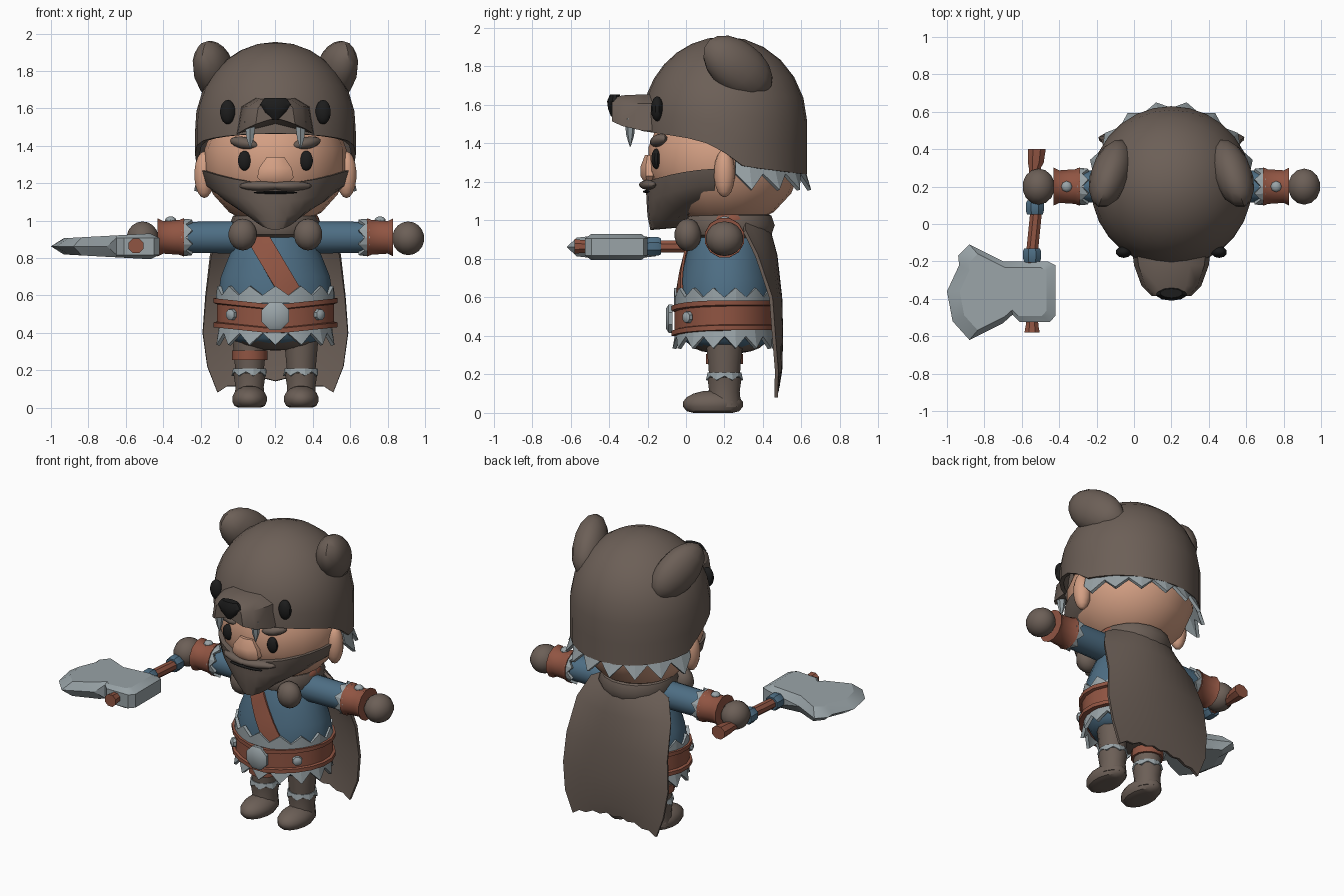
import bpy, bmesh
from math import sin, cos, pi, radians, sqrt
from mathutils import Matrix, Vector

if "Cube" in bpy.data.objects:
    bpy.data.objects.remove(bpy.data.objects["Cube"])


def material(name, r, g, b):
    m = bpy.data.materials.new(name)
    m.use_nodes = True
    m.diffuse_color = (r, g, b, 1)
    m.node_tree.nodes["Principled BSDF"].inputs["Base Color"].default_value = (r, g, b, 1)
    return m


brown = material("brown fur", .15, .115, .095)
rust = material("rust leather", .28, .09, .055)
blue = material("blue cloth", .075, .155, .23)
grey = material("pale grey", .32, .37, .39)
skin = material("skin", .66, .35, .23)
black = material("black", .012, .012, .012)

CX, CY = .2, .2      # body axis
AXIS = Matrix.Translation((CX, CY, 0))


def finish(name, bm, mat, mtx=None, thick=0, angle=40):
    bmesh.ops.remove_doubles(bm, verts=bm.verts, dist=.0005)
    bmesh.ops.recalc_face_normals(bm, faces=bm.faces)
    if thick:
        bmesh.ops.solidify(bm, geom=bm.faces[:], thickness=thick)
    if mtx:
        bm.transform(mtx)
    bmesh.ops.recalc_face_normals(bm, faces=bm.faces)
    me = bpy.data.meshes.new(name)
    bm.to_mesh(me)
    bm.free()
    me.materials.append(mat)
    me.shade_smooth()
    me.set_sharp_from_angle(angle=radians(angle))
    ob = bpy.data.objects.new(name, me)
    bpy.context.collection.objects.link(ob)
    return ob


def grid(rows, closed=False, caps=False):
    """Skin a list of equally long point rows."""
    bm = bmesh.new()
    vs = [[bm.verts.new(p) for p in row] for row in rows]
    n = len(rows[0])
    for a, b in zip(vs, vs[1:]):
        for i in range(n if closed else n - 1):
            k = (i + 1) % n
            bm.faces.new((a[i], a[k], b[k], b[i]))
    if caps:
        bm.faces.new(vs[0])
        bm.faces.new(vs[-1])
    return bm


def ellipsoid(name, c, r, mat, rot=None, seg=14, floor=None):
    bm = bmesh.new()
    bmesh.ops.create_uvsphere(bm, u_segments=seg, v_segments=9, radius=1)
    bm.transform(Matrix.Translation(c) @ (rot or Matrix()) @ Matrix.Diagonal((*r, 1)))
    if floor is not None:
        for v in bm.verts:
            v.co.z = max(v.co.z, floor)
    return finish(name, bm, mat)


def loft(name, stations, mat, mtx=None, n=16):
    """Stations: height, radius x, radius y, offset x."""
    rows = []
    for z, rx, ry, *off in stations:
        ox = off[0] if off else 0
        rows.append([(ox + rx * cos(2 * pi * (i + .5) / n), ry * sin(2 * pi * (i + .5) / n), z) for i in range(n)])
    return finish(name, grid(rows, True, True), mat, mtx)


def fur_trim(name, mtx, rx, ry, z, drop, n, flare=1.06, start=0, end=2 * pi):
    """Zigzag strip hanging from a ring."""
    top, low = [], []
    for i in range(2 * n + 1):
        a = start + (end - start) * i / (2 * n)
        f, d = (flare, drop) if i % 2 else (1 + (flare - 1) * .3, drop * .45)
        top.append((rx * cos(a), ry * sin(a), z))
        low.append((rx * f * cos(a), ry * f * sin(a), z - d))
    return finish(name, grid([top, low]), mat=grey, mtx=mtx, thick=.02, angle=15)


def interp(x, pts):
    if x <= pts[0][0]:
        return pts[0][1]
    for (a, p), (b, q) in zip(pts, pts[1:]):
        if x <= b:
            return p + (q - p) * (x - a) / (b - a)
    return pts[-1][1]


def spot(x, y, z):
    return Matrix.Translation((x, y, z))


# Head and face
ellipsoid("head", (CX, CY, 1.32), (.385, .4, .36), skin, seg=20)
loft("nose", [(1.2, .075, .03), (1.23, .105, .05), (1.28, .095, .05), (1.34, .05, .025)], skin, spot(CX, -.19, 0), 8)

# Beard: wrapped shell around the jaw
shape = [(0, .33, .33), (0, .395, .41), (.4, .37, .405), (.72, .29, .4), (1, .17, .385), (.92, .08, .15)]
rows = []
for f, rx, ry in shape:
    row = []
    for i in range(15):
        a = radians(-83 + 166 * i / 14)
        s = sin(a) ** 2
        top, low = 1.2 + .07 * s, .95 + .11 * s
        row.append((CX + rx * sin(a), CY - ry * cos(a), top + (low - top) * f))
    rows.append(row)
rows.append(rows[0])
bm = grid(rows)
for k in (0, -1):
    bm.faces.new([bm.verts.new(r[k]) for r in rows[:-1]])
finish("beard", bm, brown)
ellipsoid("mouth", (CX, -.2, 1.15), (.12, .025, .008), black)

# Hood dome with a sloping rim
rim = [(-.23, 1.465), (0, 1.43), (.15, 1.39), (.3, 1.28), (.62, 1.24)]
rows = []
for j in range(9):
    row = []
    for i in range(28):
        a = 2 * pi * i / 28
        zb = interp(CY + .43 * sin(a), rim)
        z = zb + (1.955 - zb) * sin(j / 8 * pi / 2)
        r = .43 * sqrt(max(0, 1 - (max(0, z - 1.5) / .455) ** 2))
        row.append((CX + r * cos(a), CY + r * sin(a), z))
    rows.append(row)
finish("hood", grid(rows, True), brown, thick=.025)
fur_trim("hood_trim", AXIS, .405, .405, 1.31, .15, 8, 1.13, radians(8), radians(172))

# Snout of the hood, arched underneath
arch = [(-1, -1), (-.88, .5), (-.5, 1), (.5, 1), (.88, .5), (1, -1), (.5, -.7), (0, -.45), (-.5, -.7)]
slices = [(-.1, .215, 1.56, .1), (-.22, .2, 1.56, .095), (-.33, .16, 1.57, .08), (-.385, .105, 1.575, .06)]
rows = [[(CX + u * w, y, zc + v * h) for u, v in arch] for y, w, zc, h in slices]
finish("snout", grid(rows, True, True), brown)
loft("hood_nose", [(1.54, .02, .02), (1.58, .065, .035), (1.62, .088, .04), (1.655, .06, .025)], black, spot(CX, -.37, 0), 10)

# Neck collar
bm = grid([[((.185 + .06 * cos(v)) * cos(u), (.185 + .06 * cos(v)) * sin(u), .07 * sin(v))
            for v in [2 * pi * k / 8 for k in range(8)]]
           for u in [2 * pi * i / 18 for i in range(19)]], True)
finish("collar", bm, brown, spot(CX, CY + .02, .975))
ellipsoid("shoulder_pad", (.385, .22, 1.0), (.05, .1, .045), rust)

# Tunic body
body = [(.34, .2, .17), (.37, .26, .215), (.45, .305, .245), (.6, .31, .25), (.7, .295, .238),
        (.8, .255, .215), (.9, .21, .19), (.99, .14, .14)]
loft("tunic", body, blue, spot(CX, .21, 0), 20)
ellipsoid("trousers", (CX, .21, .37), (.235, .2, .065), brown)

# Belt, dipping at the front
belt = loft("belt", [(.43, .29, .24), (.43, .335, .28), (.455, .335, .28), (.46, .317, .264),
                     (.555, .317, .264), (.56, .335, .28), (.585, .335, .28), (.585, .29, .24)], rust, AXIS, 20)
for v in belt.data.vertices:
    if v.co.y < CY:
        v.co.z -= .035 * (1 - abs(v.co.x - CX) / .335)
fur_trim("skirt_trim", AXIS, .3, .25, .45, .115, 14, 1.08)
fur_trim("waist_trim", AXIS, .318, .263, .56, -.09, 14, 1.0)
TO_FRONT = Matrix.Rotation(pi / 2, 4, "X")
loft("buckle", [(0, .08, .08), (.02, .08, .08), (.035, .055, .055)], grey, spot(CX, -.07, .49) @ TO_FRONT, 8)


# Diagonal chest strap following the tunic, front and back
def on_tunic(x, z, side):
    rx = interp(z, [(b[0], b[1]) for b in body]) + .015
    ry = interp(z, [(b[0], b[2]) for b in body]) + .015
    return (x, .21 + side * ry * sqrt(max(.02, 1 - ((x - CX) / rx) ** 2)), z)


for side, label in ((-1, "front"), (1, "back")):
    rows = []
    for i in range(9):
        x, z = .07 + .22 * i / 8, .97 - .37 * i / 8
        rows.append([on_tunic(x + k * .05, z + k * .028, side) for k in (-1, 0, 1)])
    finish("strap_" + label, grid(rows), rust, thick=.012)

# Cape
rows = []
for z, w, y, curl in [(1.0, .2, .41, .1), (.95, .29, .44, .13), (.82, .35, .475, .1), (.6, .375, .5, .05),
                      (.4, .39, .505, .04), (.22, .365, .5, .02), (.08, .31, .487, .01)]:
    row = []
    for i in range(13):
        u = i / 6 - 1
        hem = .06 * (1 - u * u) + .015 * (i % 2) if z < .1 else 0
        row.append((CX + w * u, y - curl * u * u, z + hem))
    rows.append(row)
finish("cape", grid(rows), brown, thick=.018)

# Mirrored parts
for s, side in ((-1, "right_"), (1, "left_")):
    # face and hood
    ellipsoid(side + "ear", (CX + s * .38, .2, 1.245), (.055, .055, .125), skin)
    ellipsoid(side + "eye", (CX + s * .165, -.155, 1.32), (.037, .025, .053), black, seg=10)
    brow = Matrix.Rotation(s * -.2, 4, "Y") @ Matrix.Rotation(s * .4, 4, "Z")
    ellipsoid(side + "brow", (CX + s * .17, -.14, 1.415), (.08, .04, .032), brown, brow, 8)
    ellipsoid(side + "moustache", (CX + s * .08, -.195, 1.185), (.12, .035, .026), brown,
              Matrix.Rotation(s * .3, 4, "Z"), 8)
    ellipsoid(side + "hood_eye", (CX + s * .255, -.15, 1.58), (.043, .032, .065), black, seg=10)
    lean = Matrix.Rotation(s * radians(20), 4, "Z") @ Matrix.Rotation(radians(-36), 4, "X")
    ellipsoid(side + "hood_ear", (CX + s * .325, .27, 1.795), (.105, .215, .135), brown, lean)
    loft(side + "fang", [(1.385, .003, .003), (1.44, .022, .02), (1.53, .034, .03)], grey, spot(CX + s * .135, -.29, 0), 6)
    ellipsoid(side + "collar_paw", (CX + s * .175, .01, .925), (.08, .07, .085), brown, seg=10)
    # arm
    arm = spot(CX, CY, .91) @ Matrix.Rotation(s * pi / 2, 4, "Y")
    loft(side + "sleeve", [(.08, .09, .09), (.47, .085, .085)], blue, arm, 14)
    fur_trim(side + "sleeve_trim", arm, .098, .098, .505, .06, 8, 1.05)
    loft(side + "cuff", [(.49, .106, .106), (.515, .096, .096), (.6, .09, .09), (.63, .105, .105)], rust, arm, 12)
    ellipsoid(side + "cuff_stud", (CX + s * .56, CY, 1.0), (.03, .03, .022), grey, seg=8)
    ellipsoid(side + "hand", (CX + s * .71, CY, .905), (.088, .098, .09), brown)
    # leg
    x = CX + s * .138
    loft(side + "leg", [(.16, .075, .08), (.26, .085, .088), (.37, .095, .1)], brown, spot(x, CY, 0), 12)
    loft(side + "boot", [(.03, .085, .09), (.11, .078, .082), (.185, .09, .092)], brown, spot(x, CY, 0), 12)
    ellipsoid(side + "foot", (x, .14, .045), (.096, .158, .072), brown, floor=0)
    fur_trim(side + "boot_trim", spot(x, CY, 0), .088, .09, .21, .04, 7, 1.1)
    loft(side + "belt_stud", [(0, .032, .032), (.02, .03, .03), (.03, .015, .015)], grey,
         spot(CX + s * .23, .015, .497) @ Matrix.Rotation(s * .7, 4, "Z") @ TO_FRONT, 8)
loft("leg_band", [(.255, .098, .1), (.305, .098, .1)], rust, spot(CX - .138, CY, 0), 12)

# Axe handle and bindings, running towards the front
SHAFT = spot(-.53, 0, .865) @ TO_FRONT
loft("axe_handle", [(-.4, .052, .045, .01), (-.33, .046, .042, .005), (-.3, .035, .035, 0), (-.05, .034, .034, .005),
                    (.2, .034, .034, -.02), (.54, .036, .036, -.015), (.58, .044, .042, -.015)], rust, SHAFT, 8)
for name, t, off in (("grip_binding", -.125, 0), ("head_binding", .13, -.015)):
    loft(name, [(t, .045, .045, off), (t + .015, .052, .052, off), (t + .055, .052, .052, off),
                (t + .075, .045, .045, off)], blue, SHAFT, 8)

# Axe head: outline rim rising to a thick inner face
outline = [(-.42, -.22), (-.46, -.2), (-.7, -.2), (-.88, -.11), (-.94, -.17), (-.935, -.22), (-1, -.36), (-.97, -.52),
           (-.88, -.62), (-.7, -.53), (-.65, -.485), (-.61, -.525), (-.45, -.525), (-.42, -.49)]
mid = Vector((-.66, -.36))
rows = []
for sgn, inner in ((1, True), (1, False), (-1, False), (-1, True)):
    row = []
    for p in outline:
        x, y = mid.lerp(Vector(p), .8) if inner else p
        h = .045 + .055 * (x + .9) if inner else (.045 if x > -.68 else 0)
        row.append((x, y, .862 + sgn * h))
    rows.append(row)
finish("axe_head", grid(rows[:2], True), grey).name = "axe_upper_bevel"
finish("axe_lower_bevel", grid(rows[2:], True), grey)
for label, row in (("upper", rows[0]), ("lower", rows[3])):
    bm = bmesh.new()
    bm.faces.new([bm.verts.new(p) for p in row])
    finish("axe_" + label + "_face", bm, grey)
finish("axe_edge", grid(rows[1:3], True), grey)
